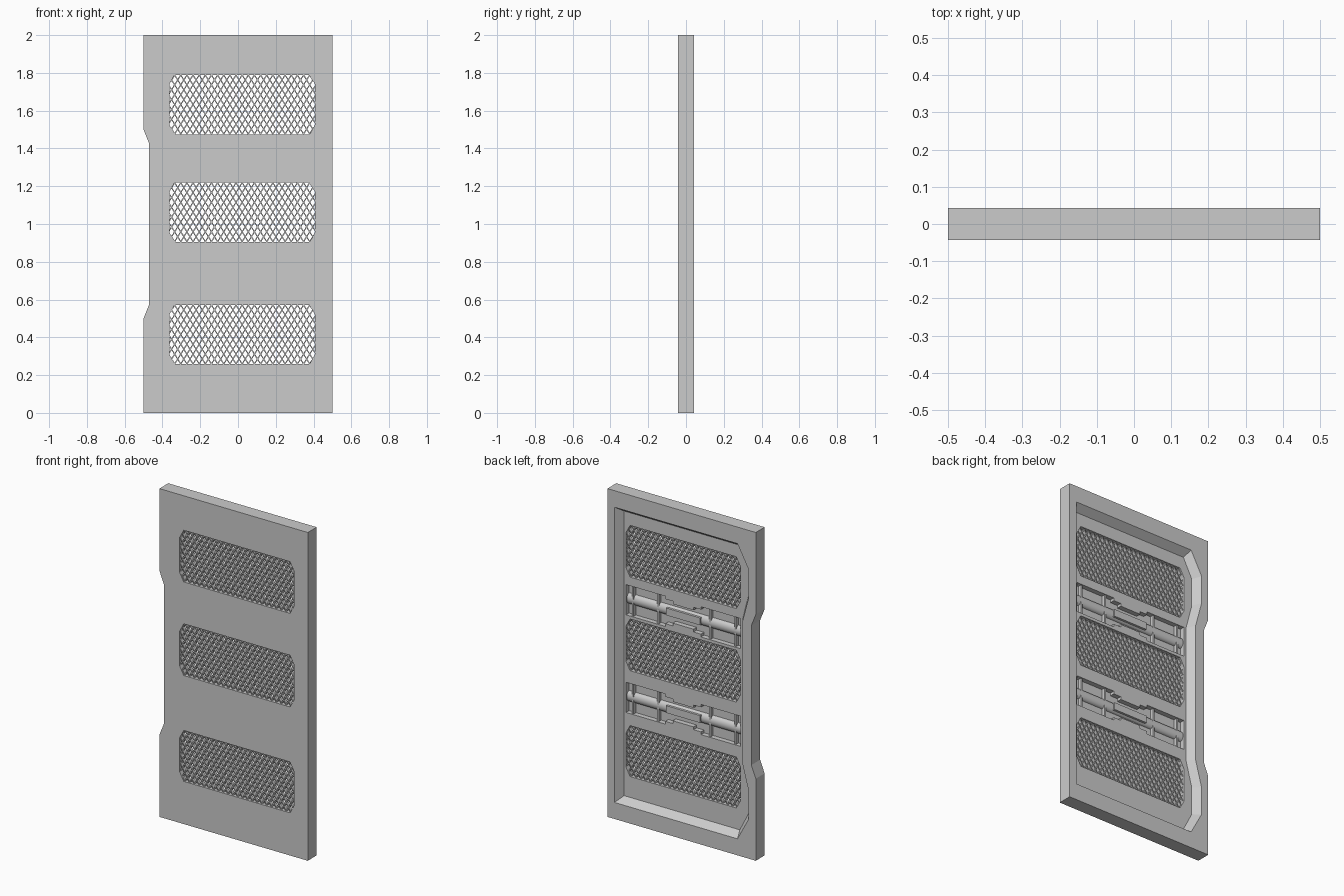
import bpy, bmesh, math
from mathutils import Vector

if "Cube" in bpy.data.objects:
    bpy.data.objects.remove(bpy.data.objects["Cube"])

FRONT, BACK = -0.0425, 0.0425
FLOOR = -0.004          # floor of the rear recess
POCKET = -0.034         # floor of the rear pockets
CX = 0.022              # centre line of windows and pockets
WINDOWS = [(0.26, 0.57), (0.905, 1.22), (1.475, 1.79)]
POCKETS = [0.735, 1.33]


def make_object(name, bm):
    bmesh.ops.recalc_face_normals(bm, faces=bm.faces)
    me = bpy.data.meshes.new(name)
    bm.to_mesh(me)
    bm.free()
    ob = bpy.data.objects.new(name, me)
    bpy.context.collection.objects.link(ob)
    return ob


def loft(bm, a, ya, b, yb):
    """Closed solid between outline a (x, z) at ya and outline b at yb."""
    va = [bm.verts.new((x, ya, z)) for x, z in a]
    vb = [bm.verts.new((x, yb, z)) for x, z in b]
    bm.faces.new(va)
    bm.faces.new(vb[::-1])
    for i in range(len(a)):
        j = (i + 1) % len(a)
        bm.faces.new((va[i], va[j], vb[j], vb[i]))


def prism(name, outline, y0, y1):
    bm = bmesh.new()
    loft(bm, outline, y0, outline, y1)
    return make_object(name, bm)


def rect(x0, x1, z0, z1):
    return [(x0, z0), (x1, z0), (x1, z1), (x0, z1)]


def mirror_z(half, zc):
    return half + [(x, 2 * zc - z) for x, z in reversed(half)]


def cut(target, cutter):
    mod = target.modifiers.new("cut", 'BOOLEAN')
    mod.operation, mod.solver, mod.object = 'DIFFERENCE', 'EXACT', cutter
    bpy.context.view_layer.objects.active = target
    bpy.ops.object.modifier_apply(modifier=mod.name)
    bpy.data.objects.remove(cutter)


def window_outline(z0, z1, g=0.0):
    x0, x1, cx, cz = -0.363 - g, 0.407 + g, 0.027, 0.05
    z0, z1 = z0 - g, z1 + g
    return [(x0 + cx, z0), (x1 - cx, z0), (x1, z0 + cz), (x1, z1 - cz),
            (x1 - cx, z1), (x0 + cx, z1), (x0, z1 - cz), (x0, z0 + cz)]


def clip(p, d, poly):
    """Part of the line p + t*d inside a convex counter-clockwise outline."""
    t0, t1 = -9.0, 9.0
    for i, a in enumerate(poly):
        a, b = Vector(a), Vector(poly[(i + 1) % len(poly)])
        n = Vector((-(b - a).y, (b - a).x))
        den, num = n.dot(d), n.dot(a - p)
        if den > 0:
            t0 = max(t0, num / den)
        elif den < 0:
            t1 = min(t1, num / den)
    return (p + d * t0, p + d * t1) if t1 - t0 > 0.004 else None


# Door slab with the notched edge
slab = prism("door_panel", mirror_z([(0.5, 2), (-0.5, 2), (-0.5, 1.5), (-0.47, 1.425)], 1),
             FRONT, BACK)

# Rear recess with sloping sides
outer = mirror_z([(0.453, 1.9), (-0.377, 1.9), (-0.453, 1.76), (-0.453, 1.59), (-0.41, 1.43)], 1)
inner = mirror_z([(0.42, 1.867), (-0.36, 1.867), (-0.42, 1.75), (-0.42, 1.58), (-0.378, 1.42)], 1)
bm = bmesh.new()
loft(bm, outer, BACK + 0.001, inner, FLOOR)
cut(slab, make_object("recess_cutter", bm))

# Window openings
for z0, z1 in WINDOWS:
    cut(slab, prism("window_cutter", window_outline(z0, z1), -0.1, 0.02))

# Stepped rear pockets
for zc in POCKETS:
    steps = [(0.385, 0.092), (0.12, 0.092), (0.12, 0.075), (0.07, 0.075), (0.07, 0.058)]
    top = [(CX + x, zc + z) for x, z in steps] + [(CX - x, zc + z) for x, z in reversed(steps)]
    cut(slab, prism("pocket_cutter", mirror_z(top, zc), POCKET, 0.02))

# Diagonal lattice in each window
slope = math.radians(58)
for k, (z0, z1) in enumerate(WINDOWS):
    bm = bmesh.new()
    area = window_outline(z0, z1, 0.001)
    for s in (1, -1):
        d = Vector((s * math.cos(slope), math.sin(slope)))
        n = Vector((-d.y, d.x)) * 0.003
        for i in range(-17, 18):
            seg = clip(Vector((CX + i * 0.0325, (z0 + z1) / 2)), d, area)
            if seg:
                a, b = seg
                q = [a - n, b - n, b + n, a + n]
                loft(bm, q, -0.034 + s * 0.001, q, -0.014 + s * 0.001)
    make_object(f"window_lattice_{k + 1}", bm)

# Rounded bar, centre plate and ribs in each pocket
for k, zc in enumerate(POCKETS):
    bm = bmesh.new()
    ends = []
    for x in (CX - 0.385, CX + 0.385):
        ends.append([bm.verts.new((x, POCKET - 0.001 + 0.024 * math.sin(t), zc + 0.032 * math.cos(t)))
                     for t in (math.pi * i / 10 for i in range(11))])
        bm.faces.new(ends[-1])
    for i in range(11):
        j = (i + 1) % 11
        bm.faces.new((ends[0][i], ends[0][j], ends[1][j], ends[1][i]))
    bar = make_object(f"latch_bar_{k + 1}", bm)
    bpy.ops.object.select_all(action='DESELECT')
    bar.select_set(True)
    bpy.context.view_layer.objects.active = bar
    bpy.ops.object.shade_smooth_by_angle(angle=math.radians(40))

    prism(f"latch_plate_{k + 1}", rect(CX - 0.115, CX + 0.115, zc - 0.022, zc + 0.022),
          POCKET - 0.001, FLOOR)
    bm = bmesh.new()
    for u in (-0.345, -0.175, 0.175, 0.345):
        r = rect(CX + u - 0.006, CX + u + 0.006, zc - 0.093, zc + 0.093)
        loft(bm, r, POCKET - 0.001, r, FLOOR - 0.008)
    make_object(f"pocket_ribs_{k + 1}", bm)
